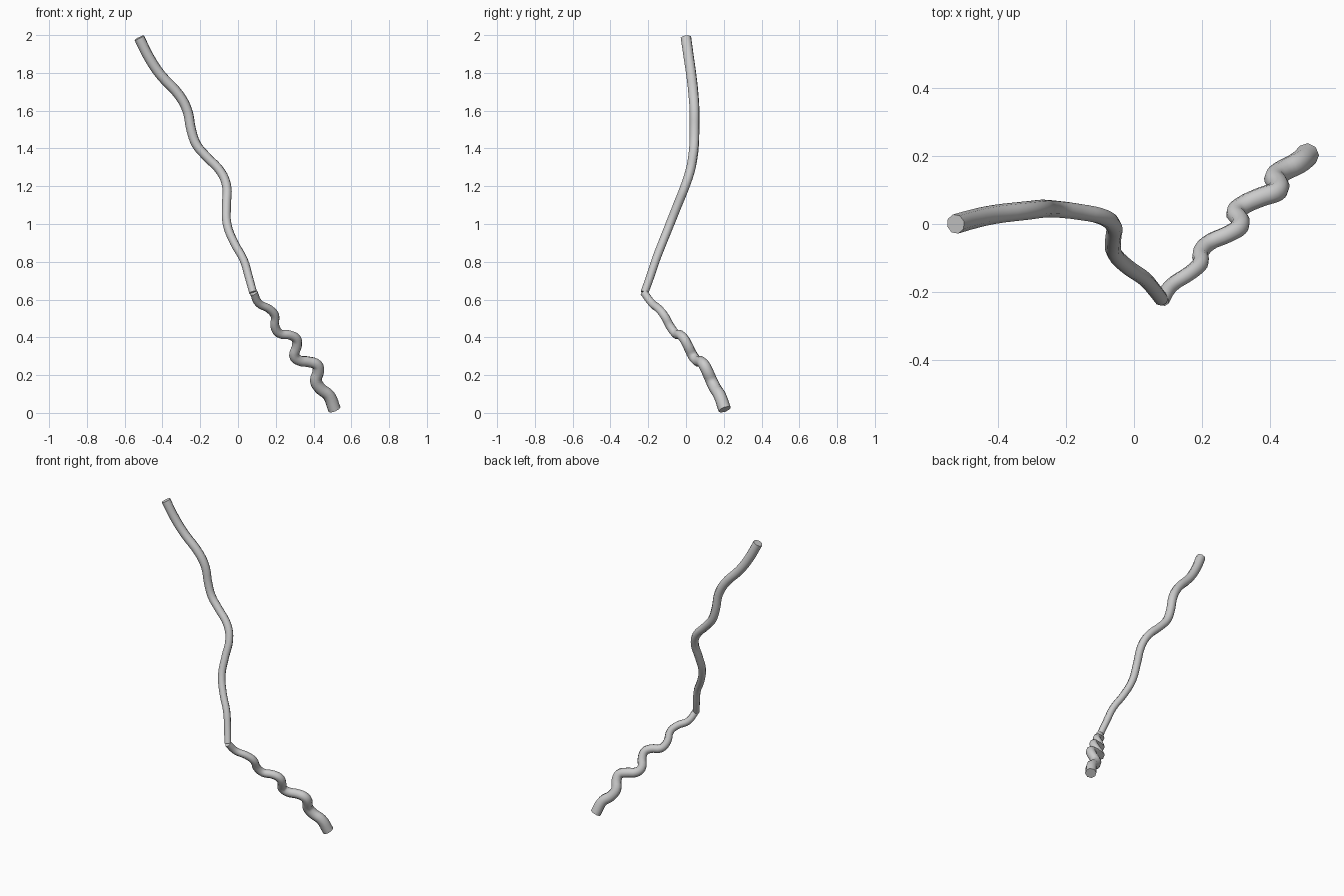
import bpy, math

if "Cube" in bpy.data.objects:
    bpy.data.objects.remove(bpy.data.objects["Cube"])


def tube(name, pts, r0, r1):
    """Smooth eight-sided tapered tube with flat end caps through the given points."""
    cu = bpy.data.curves.new(name, 'CURVE')
    cu.dimensions = '3D'
    cu.resolution_u = 4
    cu.bevel_depth = 1.0
    cu.bevel_resolution = 2
    cu.use_fill_caps = True
    sp = cu.splines.new('BEZIER')
    sp.bezier_points.add(len(pts) - 1)
    for i, (p, co) in enumerate(zip(sp.bezier_points, pts)):
        p.co = co
        p.handle_left_type = p.handle_right_type = 'AUTO'
        p.radius = r0 + (r1 - r0) * i / (len(pts) - 1)
    ob = bpy.data.objects.new(name, cu)
    bpy.context.collection.objects.link(ob)
    bpy.ops.object.select_all(action='DESELECT')
    ob.select_set(True)
    bpy.context.view_layer.objects.active = ob
    bpy.ops.object.convert(target='MESH')
    bpy.ops.object.shade_smooth_by_angle(angle=math.radians(50))
    return ob


# Long upper strand, gently waving
tube("upper_strand", [
    (-.523, 0, 1.986), (-.47, .015, 1.88), (-.41, .028, 1.79), (-.31, .04, 1.68),
    (-.268, .045, 1.60), (-.248, .045, 1.50), (-.22, .043, 1.42), (-.17, .037, 1.36),
    (-.09, .02, 1.275), (-.06, -.005, 1.20), (-.061, -.045, 1.10), (-.058, -.085, 1.0),
    (-.02, -.125, .90), (.03, -.16, .81), (.057, -.19, .72), (.08, -.22, .637)],
    .029, .021)

# Short lower strand, tightly zigzagging and thickening towards the ground
tube("lower_strand", [
    (.083, -.223, .637), (.11, -.18, .58), (.165, -.143, .55), (.195, -.115, .515),
    (.195, -.085, .46), (.22, -.055, .42), (.275, -.03, .412), (.308, -.01, .392),
    (.312, .01, .355), (.298, .035, .305), (.32, .055, .279), (.375, .08, .27),
    (.417, .095, .255), (.425, .112, .222), (.413, .135, .17), (.435, .155, .13),
    (.48, .178, .093), (.511, .205, .018)],
    .021, .034)
